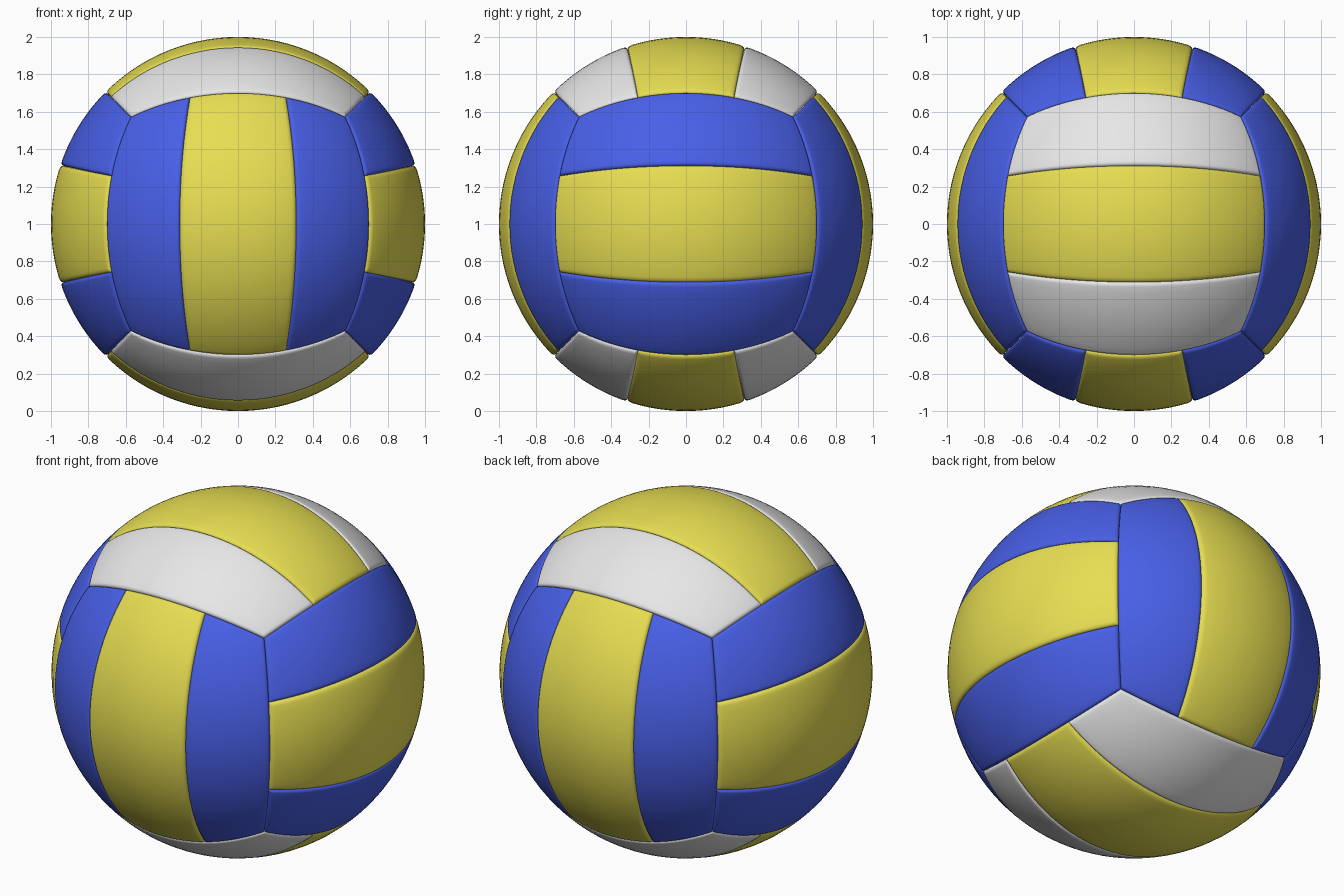
import bpy, bmesh, math
from mathutils import Vector

cube = bpy.data.objects.get("Cube")
if cube:
    bpy.data.objects.remove(cube, do_unlink=True)


def material(name, rgb):
    mat = bpy.data.materials.new(name)
    mat.use_nodes = True
    mat.diffuse_color = (*rgb, 1)
    mat.node_tree.nodes["Principled BSDF"].inputs["Base Color"].default_value = (*rgb, 1)
    return mat


blue = material("blue", (0.066, 0.115, 0.8))
yellow = material("yellow", (0.8, 0.73, 0.084))
white = material("white", (0.8, 0.8, 0.8))

RADIUS, SEAM_DEPTH, SEAM_WIDTH = 1.0, 0.016, 0.026
CENTRE = Vector((0, 0, RADIUS))


def spacing(length, count):
    """Distances along a side, with extra rows over the rounded rims."""
    rim = [SEAM_WIDTH * k for k in (0, 0.12, 0.35, 0.65)]
    inner = [SEAM_WIDTH + (length - 2 * SEAM_WIDTH) * i / count for i in range(count + 1)]
    return rim + inner + [length - d for d in reversed(rim)]


def inner_seam(v):
    """Seam between strips, spreading slightly towards the strip ends."""
    return 1 / 3 + 0.049 * v * v


def panel(name, normal, across, strip, mat):
    """One padded strip of a cube face, pushed out onto the ball."""
    along = normal.cross(across)
    width, length = 0.53, math.pi / 2
    bm = bmesh.new()
    rows = []
    for q in spacing(length, 28):
        v = math.tan(q - math.pi / 4)
        seam = inner_seam(v)
        low, high = ((-1, -seam), (-seam, seam), (seam, 1))[strip + 1]
        a, b = math.atan(low), math.atan(high)
        row = []
        for p in spacing(width, 12):
            u = math.tan(a + (b - a) * p / width)
            rim = min(p, width - p, q, length - q) / SEAM_WIDTH
            drop = 1 - math.sqrt(max(0, 1 - (1 - min(max(rim, 0), 1)) ** 2))
            direction = (normal + across * u + along * v).normalized()
            row.append(bm.verts.new(CENTRE + direction * (RADIUS - SEAM_DEPTH * drop)))
        rows.append(row)
    for r0, r1 in zip(rows, rows[1:]):
        for i in range(len(r0) - 1):
            bm.faces.new((r0[i], r0[i + 1], r1[i + 1], r1[i])).smooth = True
    mesh = bpy.data.meshes.new(name)
    bm.to_mesh(mesh)
    bm.free()
    mesh.materials.append(mat)
    bpy.context.collection.objects.link(bpy.data.objects.new(name, mesh))


X, Y, Z = Vector((1, 0, 0)), Vector((0, 1, 0)), Vector((0, 0, 1))

# Six faces of three strips, each face turned against its neighbours
faces = (("front", -Y, X, blue), ("back", Y, X, blue),
         ("left", X, Z, blue), ("right", -X, Z, blue),
         ("top", Z, Y, white), ("bottom", -Z, Y, white))
for side, normal, across, outer in faces:
    for strip, label in ((-1, "first_outer"), (0, "middle"), (1, "second_outer")):
        panel(f"{side}_{label}_panel", normal, across, strip, outer if strip else yellow)
